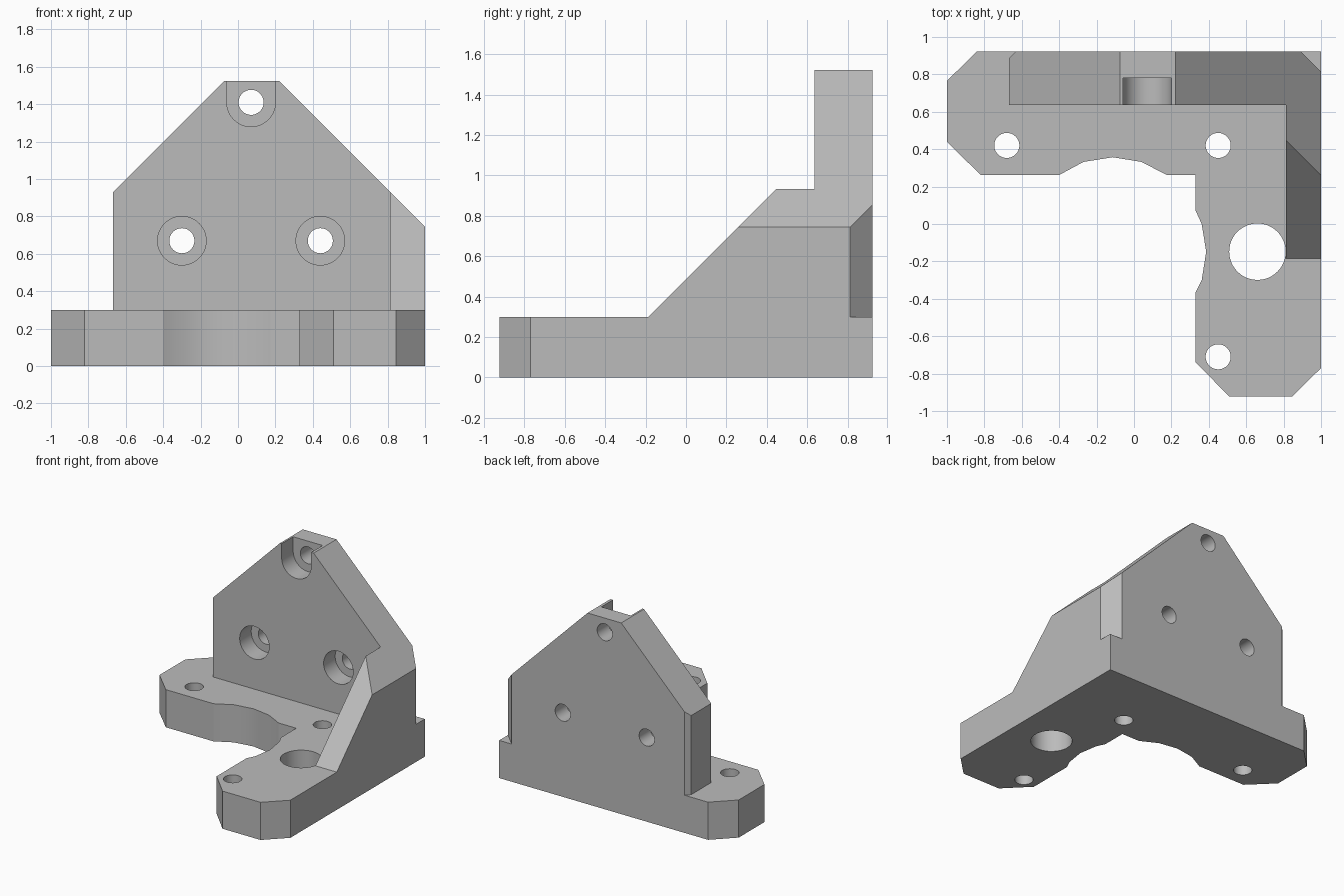
import bpy, bmesh, math
from mathutils import Vector, Matrix

cube = bpy.data.objects.get("Cube")
if cube:
    bpy.data.objects.remove(cube, do_unlink=True)

grey = bpy.data.materials.new("plain grey")
grey.use_nodes = True
COLOR = (0.5, 0.5, 0.5, 1)
grey.diffuse_color = COLOR
grey.node_tree.nodes["Principled BSDF"].inputs["Base Color"].default_value = COLOR


def add_object(name, bm):
    bmesh.ops.recalc_face_normals(bm, faces=bm.faces)
    mesh = bpy.data.meshes.new(name)
    bm.to_mesh(mesh)
    bm.free()
    mesh.materials.append(grey)
    obj = bpy.data.objects.new(name, mesh)
    bpy.context.scene.collection.objects.link(obj)
    return obj


def prism(name, outline, axis, start, end, cuts=()):
    """Extrude a 2D outline along an axis, then slice off corners by (point, normal)."""
    def place(p):
        co = list(p)
        co.insert(axis, start)
        return co
    bm = bmesh.new()
    face = bm.faces.new([bm.verts.new(place(p)) for p in outline])
    grown = bmesh.ops.extrude_face_region(bm, geom=[face])
    shift = Vector((0, 0, 0))
    shift[axis] = end - start
    bmesh.ops.translate(bm, vec=shift, verts=[v for v in grown["geom"] if isinstance(v, bmesh.types.BMVert)])
    for point, normal in cuts:
        bmesh.ops.bisect_plane(bm, geom=bm.verts[:] + bm.edges[:] + bm.faces[:],
                               plane_co=point, plane_no=normal, clear_outer=True)
        bmesh.ops.holes_fill(bm, edges=[e for e in bm.edges if e.is_boundary])
    return add_object(name, bm)


def cylinder(name, center, radius, depth, axis):
    bm = bmesh.new()
    turn = Matrix.Rotation(math.radians(90), 4, "X") if axis == 1 else Matrix()
    bmesh.ops.create_cone(bm, cap_ends=True, segments=48, radius1=radius, radius2=radius,
                          depth=depth, matrix=Matrix.Translation(center) @ turn)
    return add_object(name, bm)


def combine(target, tool, operation):
    """Apply a boolean and discard the tool."""
    mod = target.modifiers.new(operation.lower(), "BOOLEAN")
    mod.operation, mod.solver, mod.object = operation, "EXACT", tool
    bpy.context.view_layer.objects.active = target
    bpy.ops.object.modifier_apply(modifier=mod.name)
    bpy.data.objects.remove(tool, do_unlink=True)


TOP, BACK, FACE, SEAT = 0.3, 0.923, 0.635, 0.78

# L-shaped base with scalloped inner edges and clipped corners
bracket = prism("corner_bracket", [
    (-1, 0.44), (-0.82, 0.262), (-0.4, 0.262), (-0.27, 0.332), (-0.113, 0.357), (0.04, 0.332),
    (0.175, 0.262), (0.33, 0.262), (0.33, 0.07), (0.362, 0), (0.386, -0.148), (0.362, -0.3),
    (0.33, -0.365), (0.33, -0.74), (0.51, -BACK), (0.845, -BACK), (1, -0.77),
    (1, BACK), (-0.84, BACK), (-1, 0.765)], 2, 0, TOP)

# Upright back plate with sloping shoulders and two clipped rear edges
plate = prism("back_plate", [
    (-0.667, TOP), (1, TOP), (1, 0.745), (0.222, 1.523), (-0.075, 1.523), (-0.667, 0.93)],
    1, FACE, BACK, [((1, 0.813, 0), (1, 1, 0)), ((-0.667, 0.888, 0), (-1, 1, 0))])

# Side gusset, trimmed by the same slope as the plate's shoulder
gusset = prism("side_gusset", [
    (-0.185, TOP), (0.6, 1.085), (0.7, 1.085), (0.7, TOP)],
    0, 0.812, 1, [((1, 0, 0.745), (1, 0, 1))])

combine(bracket, plate, "UNION")
combine(bracket, gusset, "UNION")

# Vertical holes through the base
for x, y, r in [(-0.68, 0.42, 0.067), (0.45, 0.42, 0.067), (0.45, -0.71, 0.067), (0.66, -0.148, 0.151)]:
    combine(bracket, cylinder("base_hole", (x, y, TOP / 2), r, TOP + 0.02, 2), "DIFFERENCE")

# Counterbored screw holes through the plate
for x, z in [(-0.3, 0.67), (0.44, 0.67), (0.07, 1.41)]:
    combine(bracket, cylinder("screw_hole", (x, 0.75, z), 0.067, 0.6, 1), "DIFFERENCE")
    combine(bracket, cylinder("screw_seat", (x, SEAT - 0.1, z), 0.13, 0.2, 1), "DIFFERENCE")

# The upper seat opens out through the top edge
slot = prism("seat_slot", [(-0.06, 1.41), (0.2, 1.41), (0.2, 1.6), (-0.06, 1.6)], 1, 0.5, SEAT)
combine(bracket, slot, "DIFFERENCE")

# Smooth the bores, keep the machined edges crisp
bpy.ops.object.select_all(action="DESELECT")
bracket.select_set(True)
bpy.context.view_layer.objects.active = bracket
bpy.ops.object.shade_smooth_by_angle(angle=math.radians(25))
